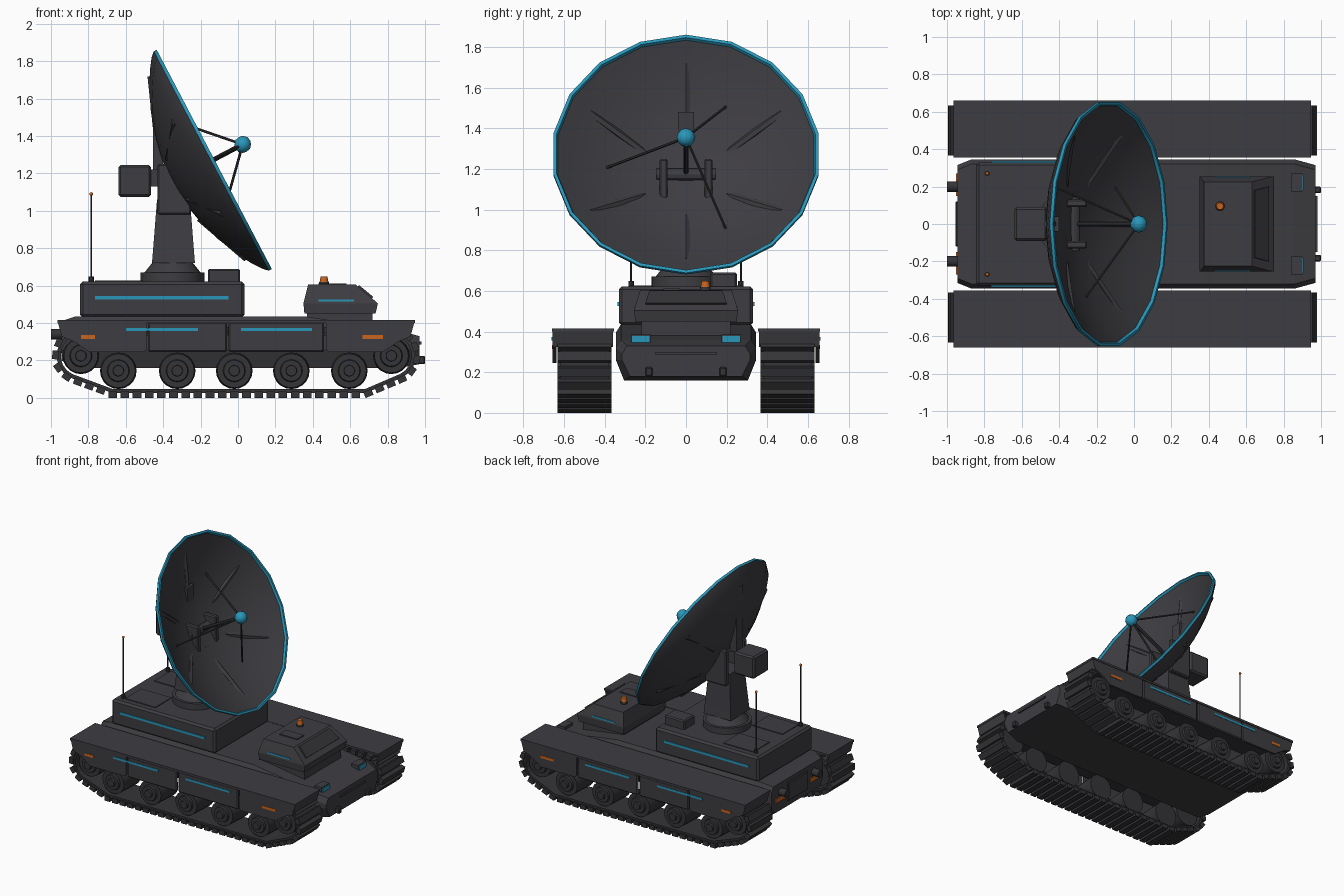
import bpy, bmesh, math
from mathutils import Vector, Matrix

if "Cube" in bpy.data.objects:
    bpy.data.objects.remove(bpy.data.objects["Cube"])


def material(name, rgb):
    m = bpy.data.materials.new(name)
    m.diffuse_color = (*rgb, 1)
    m.use_nodes = True
    m.node_tree.nodes["Principled BSDF"].inputs["Base Color"].default_value = m.diffuse_color
    return m


BODY = material("charcoal_paint", (0.048, 0.046, 0.053))
DARK = material("track_metal", (0.035, 0.034, 0.038))
BLUE = material("bright_blue", (0.022, 0.31, 0.49))
ORANGE = material("signal_orange", (0.58, 0.13, 0.014))


def finish(bm, name, mats, bevel=0, smooth=False):
    if bevel:
        bmesh.ops.bevel(bm, geom=bm.edges[:], offset=bevel, segments=1, affect='EDGES')
    bmesh.ops.recalc_face_normals(bm, faces=bm.faces[:])
    me = bpy.data.meshes.new(name)
    bm.to_mesh(me)
    bm.free()
    for m in (mats if isinstance(mats, list) else [mats]):
        me.materials.append(m)
    if smooth:
        for p in me.polygons:
            p.use_smooth = True
        me.set_sharp_from_angle(angle=math.radians(30))
    ob = bpy.data.objects.new(name, me)
    bpy.context.collection.objects.link(ob)
    return ob


def add_box(bm, center, size, rot=None):
    m = Matrix.Translation(center) @ (rot or Matrix()) @ Matrix.Diagonal((*size, 1))
    bmesh.ops.create_cube(bm, size=1, matrix=m)


def box(name, x, y, z, mat=BODY, bevel=0):
    bm = bmesh.new()
    c = [(a + b) / 2 for a, b in (x, y, z)]
    add_box(bm, c, [abs(b - a) for a, b in (x, y, z)])
    return finish(bm, name, mat, bevel)


def add_cyl(bm, p0, p1, r0, r1=None, seg=16):
    p0, p1 = Vector(p0), Vector(p1)
    d = p1 - p0
    m = Matrix.Translation((p0 + p1) / 2) @ d.to_track_quat('Z', 'Y').to_matrix().to_4x4()
    bmesh.ops.create_cone(bm, cap_ends=True, segments=seg, radius1=r0,
                          radius2=r0 if r1 is None else r1, depth=d.length, matrix=m)


def cyl(name, p0, p1, r0, r1=None, mat=BODY, seg=16):
    bm = bmesh.new()
    add_cyl(bm, p0, p1, r0, r1, seg)
    return finish(bm, name, mat, 0, True)


def ball(name, c, r, mat):
    bm = bmesh.new()
    bmesh.ops.create_icosphere(bm, subdivisions=2, radius=r, matrix=Matrix.Translation(c))
    return finish(bm, name, mat, 0, True)


def loft(rings, closed=False):
    bm = bmesh.new()
    vs = [[bm.verts.new(p) for p in ring] for ring in rings]
    n, bands = len(rings[0]), []
    for i in range(len(vs) if closed else len(vs) - 1):
        a, b = vs[i], vs[(i + 1) % len(vs)]
        bands.append([bm.faces.new((a[k], a[(k + 1) % n], b[(k + 1) % n], b[k])) for k in range(n)])
    if not closed:
        bm.faces.new(vs[0])
        bm.faces.new(vs[-1])
    return bm, bands


# Hull: cross-sections along x (x, top, bottom, half width)
sections = [(-0.945, .41, .20, .315), (-0.87, .435, .16, .345), (0.36, .435, .16, .345),
            (0.86, .36, .16, .345), (0.97, .33, .18, .315)]
rings = []
for x, t, b, w in sections:
    half = [(w - .025, t), (w, t - .04), (w, .26), (w - .04, b)]
    rings.append([(x, y, z) for y, z in half] + [(x, -y, z) for y, z in reversed(half)])
finish(loft(rings)[0], "hull", BODY)

# Nose and tail fittings
box("nose_plate", (.95, .98), (-.15, .15), (.285, .30), BODY)
box("rear_door", (-.955, -.93), (-.12, .12), (.24, .38), BODY, .005)
for s in (1, -1):
    box("headlight_housing", (.84, .9), (s * .175, s * .27), (.335, .385), BODY)
    box("headlight_lens", (.9, .907), (s * .18, s * .265), (.343, .378), BLUE)
    box("tow_hook", (.95, 1.0), (s * .165, s * .2), (.18, .225), DARK, .006)
    cyl("exhaust_pipe", (-.93, s * .2, .34), (-1.0, s * .2, .34), .028, mat=DARK)
    box("tail_lamp", (-.952, -.945), (s * .15, s * .27), (.275, .305), ORANGE)

# Track path: flat bottom run, sloped ends and wrapped idlers
IDLERS, R = (-.84, .82), .13
path = [Vector((-.67, .025)), Vector((.68, .025))]
for i in range(9):
    a = math.radians(-65 + i * 155 / 8)
    path.append(Vector((IDLERS[1] + R * math.cos(a), .225 + R * math.sin(a))))
for i in range(9):
    a = math.radians(90 + i * 155 / 8)
    path.append(Vector((IDLERS[0] + R * math.cos(a), .225 + R * math.sin(a))))


def walk(count):
    segs = [(path[i], path[(i + 1) % len(path)]) for i in range(len(path))]
    total = sum((b - a).length for a, b in segs)
    for k in range(count):
        d = total * k / count
        for a, b in segs:
            if d <= (b - a).length:
                yield a + (b - a).normalized() * d, (b - a).normalized()
                break
            d -= (b - a).length


panel_end = [(-.955, .405), (-.93, .325), (-.87, .30), (-.79, .245), (-.50, .245), (-.485, .26), (-.485, .405)]
for s in (1, -1):
    # Track belt and pads
    rings = []
    for i, p in enumerate(path):
        t = (path[(i + 1) % len(path)] - path[i - 1]).normalized()
        inn = p + Vector((-t.y, t.x)) * .022
        rings.append([(p.x, s * .38, p.y), (p.x, s * .62, p.y), (inn.x, s * .62, inn.y), (inn.x, s * .38, inn.y)])
    finish(loft(rings, True)[0], "track_belt", DARK)
    bm = bmesh.new()
    for p, t in walk(64):
        rot = Matrix.Rotation(-math.atan2(t.y, t.x), 4, 'Y')
        c = p + Vector((t.y, -t.x)) * .008
        add_box(bm, (c.x, s * .5, c.y), (.046, .265, .034), rot)
    finish(bm, "track_pads", DARK)
    # Road wheels and idlers
    for x, z in [(-.64, .145), (-.325, .145), (-.02, .145), (.285, .145), (.595, .145),
                 (IDLERS[0], .225), (IDLERS[1], .225)]:
        bm = bmesh.new()
        for y0, y1, r in [(.40, .60, .098), (.60, .615, .06), (.615, .632, .03)]:
            add_cyl(bm, (x, s * y0, z), (x, s * y1, z), r, r * .93, 20)
        finish(bm, "wheel", DARK, 0, True)
    # Fender, end flaps and side skirts
    box("fender", (-.965, .945), (s * .355, s * .66), (.40, .416))
    for x0, x1 in ((-.965, -.935), (.945, .915)):
        rings = [[(x0 + d, s * y, z) for d, y in ((0, .36), (0, .655), (math.copysign(.012, x1 - x0), .655),
                  (math.copysign(.012, x1 - x0), .36))] for z in (.41,)]
        rings.append([(p[0] + (x1 - x0) * .8, p[1], .325) for p in rings[0]])
        finish(loft(rings)[0], "end_flap", BODY)
    for m in (1, -1):
        pts = [(x * m - .01 * (m < 0) - .005, z) for x, z in panel_end]
        finish(loft([[(x, s * y, z) for x, z in pts] for y in (.638, .656)])[0], "end_skirt", BODY)
    for x0, x1 in ((-.48, -.06), (-.05, .46)):
        box("middle_skirt", (x0, x1), (s * .638, s * .658), (.245, .405), BODY, .008)
    for x0, x1 in ((-.6, -.215), (.015, .395)):
        box("skirt_stripe", (x0, x1), (s * .657, s * .661), (.357, .373), BLUE)
    for x0, x1 in ((-.84, -.765), (.665, .775)):
        box("side_marker", (x0, x1), (s * .655, s * .66), (.315, .335), ORANGE)
    # Equipment deck side details
    box("deck_stripe", (-.765, -.05), (s * .329, s * .336), (.527, .545), BLUE)
    box("deck_hatch", (-.765, -.51), (s * .08, s * .275), (.618, .628))
    cyl("antenna_base", (-.785, s * .27, .62), (-.785, s * .27, .65), .014, mat=DARK, seg=8)
    cyl("antenna_rod", (-.785, s * .27, .64), (-.785, s * .27, 1.09), .005, mat=DARK, seg=6)
    ball("antenna_tip", (-.785, s * .27, 1.09), .01, ORANGE)
    # Yoke arms carrying the dish
    box("yoke_arm", (-.43, -.25), (s * .09, s * .13), (.98, 1.25), BODY, .008)

# Equipment deck and junction box
box("equipment_deck", (-.845, .035), (-.33, .33), (.43, .622), BODY, .015)
box("junction_box", (-.16, .01), (.12, .25), (.615, .69), BODY, .008)


# Cab
def rect(x0, x1, w, z):
    return [(x0, -w, z), (x1, -w, z), (x1, w, z), (x0, w, z)]


finish(loft([rect(.355, .735, .25, .45), rect(.35, .748, .255, .505), rect(.355, .725, .25, .525),
             rect(.375, .63, .225, .605)])[0], "cab", BODY)
box("cab_floor", (.37, .72), (-.22, .22), (.38, .455))
finish(loft([[(x + d, y, z + d) for x, z in ((.642, .598), (.718, .535)) for y in
              ((-.18, .18) if x < .7 else (.2, -.2))] for d in (-.004, .005)])[0], "windshield", DARK)
box("cab_hatch", (.43, .58), (-.11, -.03), (.60, .612))
cyl("beacon_base", (.46, .095, .60), (.46, .095, .62), .026, mat=DARK)
cyl("beacon", (.46, .095, .615), (.46, .095, .65), .024, .018, ORANGE, 12)
for s in (1, -1):
    box("cab_stripe", (.43, .62), (s * .247, s * .254), (.515, .527), BLUE)

# Pedestal and column
cyl("turntable", (-.35, 0, .615), (-.35, 0, .67), .17, mat=BODY, seg=24)
cyl("turntable_collar", (-.35, 0, .67), (-.35, 0, .745), .15, .09, seg=24)
finish(loft([[(-.345 + a * h, b * h, z) for a, b in ((-1, -1), (1, -1), (1, 1), (-1, 1))]
             for z, h in ((.72, .115), (.78, .11), (1.06, .088))])[0], "column", BODY)
cyl("pivot_shaft", (-.32, -.145, 1.172), (-.32, .145, 1.172), .03, seg=12)
box("receiver_box", (-.64, -.465), (-.09, .09), (1.075, 1.245), BODY, .012)
box("receiver_bracket", (-.47, -.36), (-.05, .05), (1.13, 1.22))
box("dish_back_strut", (-.455, -.40), (-.04, .04), (1.18, 1.48))

# Dish: eighteen-sided shallow bowl tilted along its axis
TILT = math.radians(27.7)
C = Vector((-.127, 0, 1.275))
N = Vector((math.cos(TILT), 0, math.sin(TILT)))
U = Vector((-math.sin(TILT), 0, math.cos(TILT)))


def dish_point(r, a, depth):
    a = math.radians(a)
    return C + U * (r * math.cos(a)) + Vector((0, r * math.sin(a), 0)) - N * depth


def bowl(r):
    return .225 * (1 - (r / .662) ** 2)


radii = [.015, .14, .27, .39, .5, .58]
profile = [(r, bowl(r) + .032) for r in radii] + [(.64, .042), (.662, .018), (.662, 0), (.646, 0), (.64, .016)]
profile += [(r, bowl(r)) for r in reversed(radii)]
bm, bands = loft([[dish_point(r, k * 20, d) for k in range(18)] for r, d in profile])
for i in (7, 8, 9):
    for f in bands[i]:
        f.material_index = 1
finish(bm, "dish", [BODY, BLUE], 0, True)
for k in range(6):
    cyl("dish_rib", dish_point(.24, k * 60, bowl(.24) + .018), dish_point(.55, k * 60, bowl(.55) + .02),
        .022, mat=BODY, seg=6)

# Feed: sphere on a stem with three struts
feed = C + N * .172
cyl("feed_stem", dish_point(0, 0, .225), feed, .013, mat=DARK, seg=8)
for a in (30, 150, 270):
    cyl("feed_strut", dish_point(.39, a, bowl(.39)), feed, .007, mat=DARK, seg=6)
ball("feed_sphere", feed, .046, BLUE)
